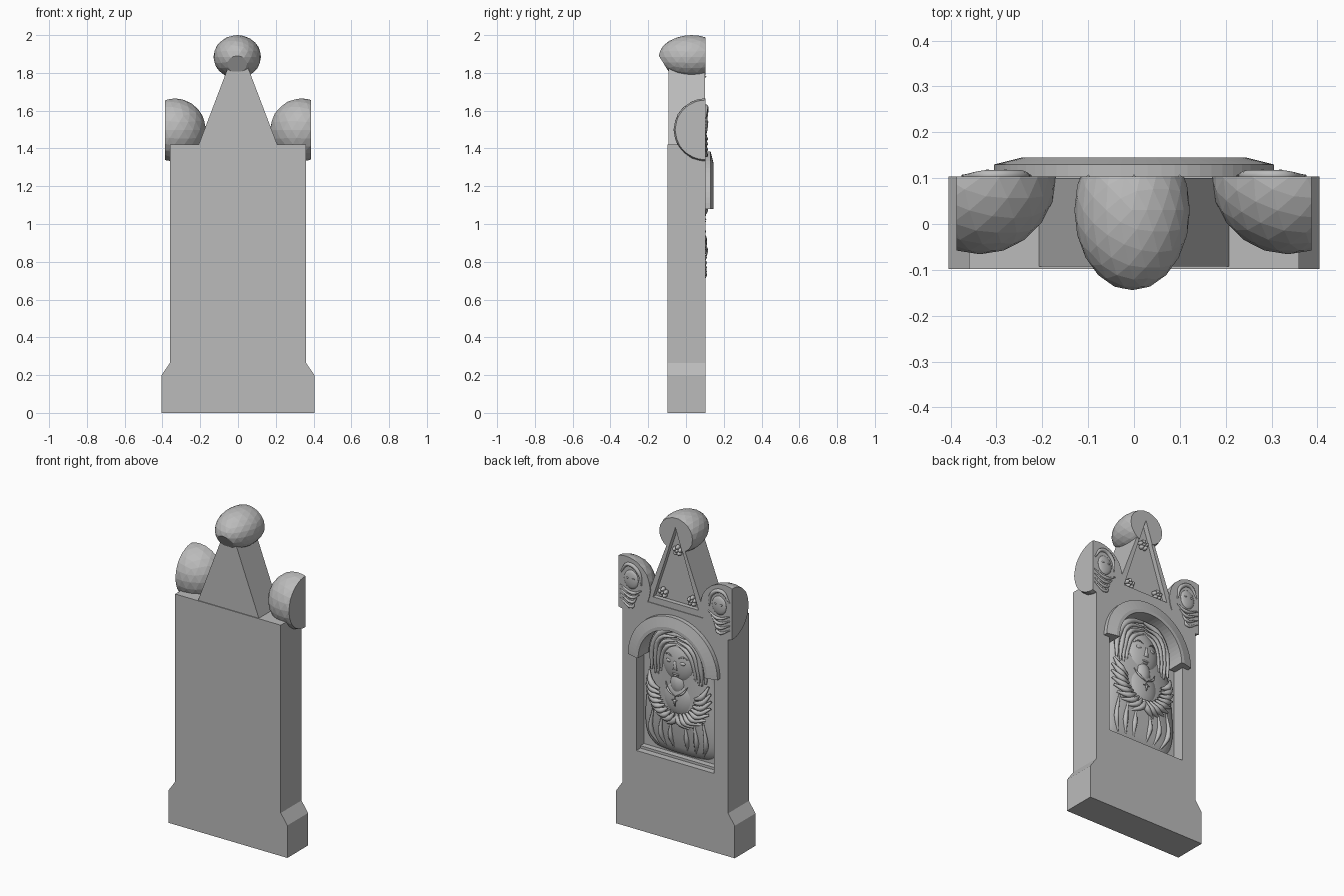
import bpy, bmesh
from math import sin, cos, pi
from mathutils import Vector

cube = bpy.data.objects.get("Cube")
if cube:
    bpy.data.objects.remove(cube, do_unlink=True)

stone = bpy.data.materials.new("grey_stone")
stone.use_nodes = True
GREY = (0.5, 0.5, 0.5, 1)
stone.diffuse_color = GREY
stone.node_tree.nodes["Principled BSDF"].inputs["Base Color"].default_value = GREY

BACK, FRONT, NICHE = 0.104, -0.098, 0.03


def finish(name, bm, smooth=False):
    bmesh.ops.recalc_face_normals(bm, faces=bm.faces)
    mesh = bpy.data.meshes.new(name)
    bm.to_mesh(mesh)
    bm.free()
    mesh.materials.append(stone)
    for p in mesh.polygons:
        p.use_smooth = smooth
    ob = bpy.data.objects.new(name, mesh)
    bpy.context.collection.objects.link(ob)
    return ob


def prism(name, pts, y0, y1):
    """Extrude an (x, z) outline along y."""
    bm = bmesh.new()
    face = bm.faces.new([bm.verts.new((x, y0, z)) for x, z in pts])
    new = bmesh.ops.extrude_face_region(bm, geom=[face])["geom"]
    verts = [v for v in new if isinstance(v, bmesh.types.BMVert)]
    bmesh.ops.translate(bm, vec=(0, y1 - y0, 0), verts=verts)
    return finish(name, bm)


def mirrored(half):
    """Close a right-hand outline with its mirror image."""
    return half + [(-x, z) for x, z in reversed(half) if x > 0]


def rounded(pts, times=2):
    """Corner cutting turns a coarse outline into a soft one."""
    for _ in range(times):
        out = []
        for (ax, az), (bx, bz) in zip(pts, pts[1:] + pts[:1]):
            out += [(ax * .75 + bx * .25, az * .75 + bz * .25),
                    (ax * .25 + bx * .75, az * .25 + bz * .75)]
        pts = out
    return pts


def pillow(name, pts, y0, height, rings=6):
    """Domed relief standing on plane y0 inside an outline."""
    bm = bmesh.new()
    cx = sum(p[0] for p in pts) / len(pts)
    cz = sum(p[1] for p in pts) / len(pts)
    loops = []
    for i in range(rings):
        t = i / rings * pi / 2
        loops.append([bm.verts.new((cx + (x - cx) * cos(t), y0 + height * sin(t),
                                    cz + (z - cz) * cos(t))) for x, z in pts])
    tip = bm.verts.new((cx, y0 + height, cz))
    n = len(pts)
    bm.faces.new(loops[0])
    for i in range(n):
        j = (i + 1) % n
        for a, b in zip(loops, loops[1:]):
            bm.faces.new((a[i], a[j], b[j], b[i]))
        bm.faces.new((loops[-1][i], loops[-1][j], tip))
    return finish(name, bm, True)


def oval(x, z, rx, rz, n=20):
    return [(x + rx * cos(2 * pi * i / n), z + rz * sin(2 * pi * i / n)) for i in range(n)]


def tube(name, pts, thick):
    """Tapered smooth ridge through 3D points."""
    curve = bpy.data.curves.new(name, "CURVE")
    curve.dimensions = "3D"
    curve.bevel_depth, curve.bevel_resolution, curve.resolution_u = thick, 2, 4
    sp = curve.splines.new("BEZIER")
    sp.bezier_points.add(len(pts) - 1)
    for i, (bp, p) in enumerate(zip(sp.bezier_points, pts)):
        bp.co = p
        bp.handle_left_type = bp.handle_right_type = "AUTO"
        bp.radius = 0.35 if i in (0, len(pts) - 1) else 1
    temp = bpy.data.objects.new(name + "_path", curve)
    bpy.context.collection.objects.link(temp)
    bpy.context.view_layer.update()
    bm = bmesh.new()
    mesh = temp.to_mesh()
    bm.from_mesh(mesh)
    temp.to_mesh_clear()
    bpy.data.objects.remove(temp, do_unlink=True)
    return finish(name, bm, True)


def ball(name, center, radii, cuts):
    """Faceted ball trimmed by (point, outward normal) planes."""
    bm = bmesh.new()
    bmesh.ops.create_icosphere(bm, subdivisions=3, radius=1)
    for v in bm.verts:
        v.co = Vector(c + k * r for c, k, r in zip(center, v.co, radii))
    for co, no in cuts:
        geom = bm.verts[:] + bm.edges[:] + bm.faces[:]
        cut = bmesh.ops.bisect_plane(bm, geom=geom, plane_co=co, plane_no=no, clear_outer=True)
        rim = [e for e in cut["geom_cut"] if isinstance(e, bmesh.types.BMEdge)]
        bmesh.ops.holes_fill(bm, edges=rim, sides=0)
    return finish(name, bm)


def carve(targets, cutter):
    for ob in targets:
        mod = ob.modifiers.new("carve", "BOOLEAN")
        mod.operation, mod.solver, mod.object = "DIFFERENCE", "EXACT", cutter
        bpy.context.view_layer.objects.active = ob
        bpy.ops.object.modifier_apply(modifier=mod.name)
    bpy.data.objects.remove(cutter, do_unlink=True)


# Slab with stepped base and arched niche
slab = prism("slab", mirrored([(.405, 0), (.405, .2), (.36, .265), (.36, 1.422)]), FRONT, BACK)
ARCH_Z, NW = 1.08, .265
arc = [(NW * cos(pi * i / 32), ARCH_Z + NW * sin(pi * i / 32)) for i in range(33)]
carve([slab], prism("niche_cutter", [(-NW, .485), (NW, .485)] + arc, NICHE, .2))
prism("niche_sill", [(-NW, .485), (NW, .485), (NW, .5), (-NW, .5)], NICHE, .065)

# Arch moulding swept over the niche
bm = bmesh.new()
section = [(.305, .09), (.305, .13), (.245, .145), (.225, .145), (.225, .04), (.27, .04)]
loops = [[bm.verts.new((r * cos(pi * i / 32), y, ARCH_Z + r * sin(pi * i / 32)))
          for r, y in section] for i in range(33)]
for a, b in zip(loops, loops[1:]):
    for i in range(len(section)):
        j = (i + 1) % len(section)
        bm.faces.new((a[i], a[j], b[j], b[i]))
bm.faces.new(loops[0])
bm.faces.new(loops[-1])
finish("arch_moulding", bm)

# Gable and top ball with a sunk triangular panel
gable = prism("gable", [(-.208, 1.42), (.208, 1.42), (.018, 1.92), (-.018, 1.92)], -.093, .1)
top_ball = ball("top_ball", (-.004, .03, 1.885), (.126, .175, .115),
                [((0, BACK, 0), (0, 1, 0)), ((0, -.14, 1.885), (0, -.85, -.52))])
carve([gable, top_ball], prism("panel_cutter", [(-.155, 1.46), (.155, 1.46), (0, 1.93)], .072, .2))

# Flower in each corner of the panel
for k, (fx, fz) in enumerate([(-.1, 1.495), (.1, 1.495), (0, 1.78)]):
    for i in range(5):
        a = 2 * pi * i / 5 + pi / 2
        pillow(f"flower_{k}_petal_{i}", oval(fx + .02 * cos(a), fz + .02 * sin(a), .014, .014, 8),
               .07, .03, 3)
    pillow(f"flower_{k}_heart", oval(fx, fz, .01, .01, 8), .07, .038, 3)

# Side balls with carved winged faces
for s, side in ((1, "left"), (-1, "right")):
    ball(f"{side}_ball", (s * .336, .1, 1.498), (.166, .166, .167),
         [((0, BACK, 0), (0, 1, 0)), ((s * .387, 0, 0), (s, 0, 0))])
    pillow(f"{side}_cherub_face", oval(s * .3, 1.53, .05, .06), BACK - .002, .014, 4)
    for e in (-1, 1):
        pillow(f"{side}_cherub_eye", oval(s * .3 + e * .02, 1.54, .009, .006, 8), .112, .007, 3)
    for i in range(4):
        z = 1.45 - .028 * i
        tube(f"{side}_cherub_feather", [(s * (.225 + .02 * i), BACK, z + .03), (s * .29, .107, z),
                                        (s * .375, BACK, z + .03)], .01)
    tube(f"{side}_cherub_hair", [(s * .23, BACK, 1.51), (s * .25, .106, 1.59),
                                 (s * .32, .106, 1.62), (s * .37, BACK, 1.56)], .012)

# Veiled figure: mantle, hood, face and chest
mantle = [(.1, .5), (.22, .52), (.262, .64), (.245, .85), (.215, 1.05),
          (.19, 1.2), (.12, 1.3), (.03, 1.315)]
pillow("mantle", rounded(mirrored(mantle)), NICHE - .005, .062)
pillow("hood", rounded(oval(0, 1.13, .185, .19)), NICHE, .065)
pillow("chest", oval(0, .87, .115, .13), .05, .052)
pillow("neck", oval(0, .96, .055, .08), .06, .045)
pillow("face", oval(0, 1.09, .115, .135, 28), .055, .053, 8)

# Facial features, hair, shawl and mantle folds
pillow("nose", [(-.016, 1.05), (.016, 1.05), (.006, 1.11), (-.006, 1.11)], .102, .015, 3)
pillow("upper_lip", oval(0, 1.026, .026, .007, 10), .096, .012, 3)
pillow("lower_lip", oval(0, 1.014, .02, .007, 10), .094, .012, 3)
for s, side in ((1, "left"), (-1, "right")):
    pillow(f"{side}_eye", oval(s * .045, 1.1, .022, .012, 12), .096, .013, 3)
    tube(f"{side}_brow", [(s * .02, .106, 1.128), (s * .05, .102, 1.14), (s * .08, .091, 1.125)], .005)
    for i in range(3):
        d = .022 * i
        tube(f"{side}_hair", [(0, .088, 1.205 + d), (s * (.07 + d), .086, 1.17 + d),
                              (s * (.11 + d), .075, 1.08), (s * (.115 + d), .07, .98)], .014)
    tube(f"{side}_hood_rim", [(0, .08, 1.285), (s * .1, .077, 1.255), (s * .172, .07, 1.15),
                              (s * .185, .07, 1.0)], .02)
    # Layered shawl ridges fanning around the chest
    for i in range(9):
        a = -pi / 2 + s * (.1 + i * .2)
        path = [(r * cos(a + s * t), y, .9 + r * sin(a + s * t))
                for r, t, y in ((.12, -.15, .088), (.17, 0, .093), (.222, .28, .07))]
        tube(f"{side}_shawl_fold", path, .018)
    for i in range(3):
        x = s * (.05 + .06 * i)
        tube(f"{side}_mantle_fold", [(x, .078, .7 + .03 * i), (x * 1.1, .072, .62),
                                     (x * .9, .045, .54)], .015)
    tube(f"{side}_collar", [(s * .075, .09, .96), (s * .05, .104, .92), (0, .108, .89)], .007)

# Pendant
tube("pendant_upright", [(0, .106, .885), (0, .11, .86), (0, .108, .83)], .007)
tube("pendant_bar", [(-.02, .108, .866), (0, .11, .866), (.02, .108, .866)], .007)
